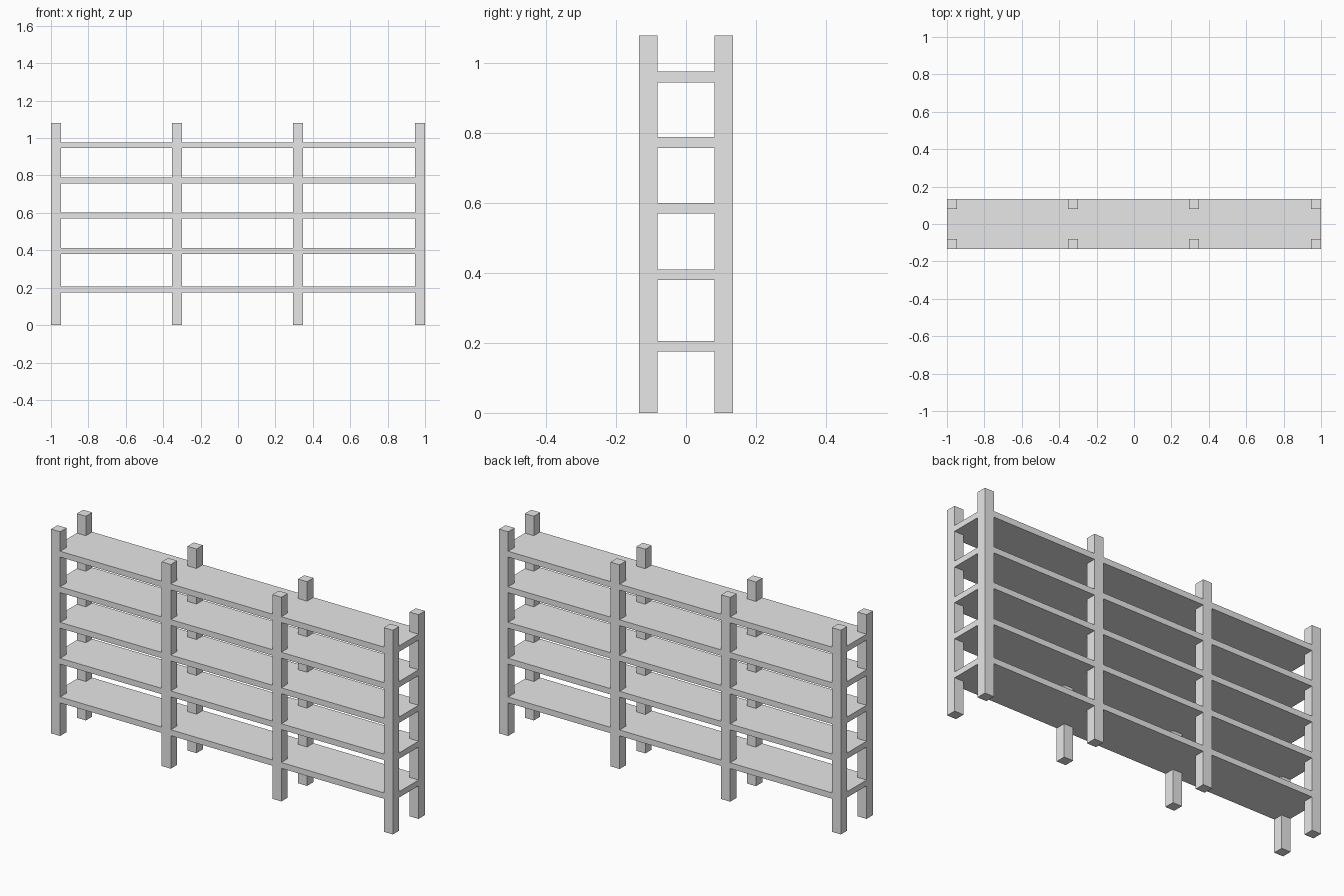
import bpy
import bmesh

cube = bpy.data.objects.get("Cube")
if cube:
    bpy.data.objects.remove(cube, do_unlink=True)

HALF_LENGTH, HALF_DEPTH, HEIGHT = 1.0, 0.134, 1.08
POST = 0.053
SHELF_THICKNESS = 0.031
SHELF_BOTTOMS = (0.175, 0.38, 0.57, 0.758, 0.946)
POST_XS = (-HALF_LENGTH + POST / 2, -0.326, 0.321, HALF_LENGTH - POST / 2)

grey = bpy.data.materials.new("light grey")
grey.use_nodes = True
grey.diffuse_color = (0.8, 0.8, 0.8, 1)
grey.node_tree.nodes["Principled BSDF"].inputs["Base Color"].default_value = grey.diffuse_color


def prism(name, outline, bottom, height):
    """Extrude a flat outline straight up."""
    bm = bmesh.new()
    face = bm.faces.new([bm.verts.new((x, y, bottom)) for x, y in outline])
    extruded = bmesh.ops.extrude_face_region(bm, geom=[face], use_keep_orig=True)
    top = [g for g in extruded["geom"] if isinstance(g, bmesh.types.BMVert)]
    bmesh.ops.translate(bm, verts=top, vec=(0, 0, height))
    bmesh.ops.recalc_face_normals(bm, faces=bm.faces)
    mesh = bpy.data.meshes.new(name)
    bm.to_mesh(mesh)
    bm.free()
    mesh.materials.append(grey)
    obj = bpy.data.objects.new(name, mesh)
    bpy.context.scene.collection.objects.link(obj)
    return obj


# Upright posts, front and back rows
for row, side in (("front", -1), ("back", 1)):
    for i, x in enumerate(POST_XS):
        a, b = x - POST / 2, x + POST / 2
        outer, inner = side * HALF_DEPTH, side * (HALF_DEPTH - POST)
        prism(f"{row}_post_{i + 1}", [(a, outer), (b, outer), (b, inner), (a, inner)], 0, HEIGHT)

# Shelf outline, notched around every post
front_edge = []
for i, x in enumerate(POST_XS):
    a, b = x - POST / 2, x + POST / 2
    notch = [(a, -HALF_DEPTH), (a, POST - HALF_DEPTH), (b, POST - HALF_DEPTH), (b, -HALF_DEPTH)]
    if i == 0:
        notch = notch[1:]
    elif i == len(POST_XS) - 1:
        notch = notch[:-1]
    front_edge += notch
shelf_outline = front_edge + [(x, -y) for x, y in reversed(front_edge)]

# Shelves
for i, z in enumerate(SHELF_BOTTOMS):
    prism(f"shelf_{i + 1}", shelf_outline, z, SHELF_THICKNESS)
